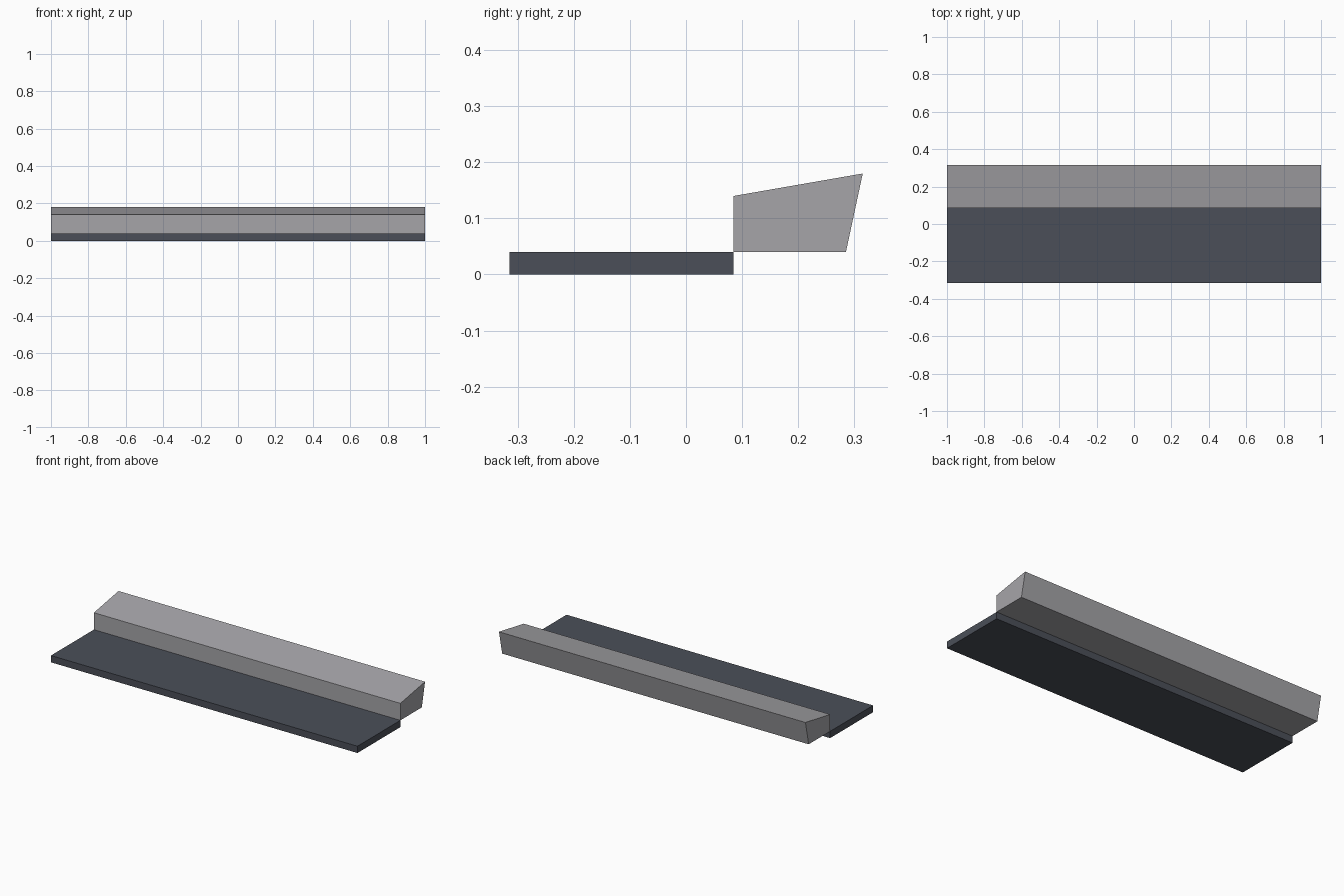
import bpy
import bmesh

cube = bpy.data.objects.get("Cube")
if cube:
    bpy.data.objects.remove(cube, do_unlink=True)


def make_material(name, rgb):
    mat = bpy.data.materials.new(name)
    mat.use_nodes = True
    color = (*rgb, 1.0)
    mat.diffuse_color = color
    mat.node_tree.nodes["Principled BSDF"].inputs["Base Color"].default_value = color
    return mat


def extrude_profile(name, profile, mat, half_length=1.0):
    """Sweep a closed (y, z) profile along x, centred on the origin."""
    bm = bmesh.new()
    face = bm.faces.new([bm.verts.new((-half_length, y, z)) for y, z in profile])
    swept = bmesh.ops.extrude_face_region(bm, geom=[face])
    verts = [v for v in swept["geom"] if isinstance(v, bmesh.types.BMVert)]
    bmesh.ops.translate(bm, verts=verts, vec=(2 * half_length, 0, 0))
    bmesh.ops.recalc_face_normals(bm, faces=bm.faces)
    mesh = bpy.data.meshes.new(name)
    bm.to_mesh(mesh)
    bm.free()
    mesh.materials.append(mat)
    obj = bpy.data.objects.new(name, mesh)
    bpy.context.collection.objects.link(obj)
    return obj


asphalt = make_material("dark slate", (0.07, 0.078, 0.098))
concrete = make_material("light grey", (0.38, 0.375, 0.395))

# Flat slab along the front
front, joint, slab_top = -0.315, 0.085, 0.04
extrude_profile("slab", [(front, 0), (joint, 0), (joint, slab_top), (front, slab_top)], asphalt)

# Raised kerb with a sloping top and a leaning back
extrude_profile("kerb", [(joint, slab_top), (0.285, slab_top), (0.315, 0.18), (joint, 0.14)], concrete)
